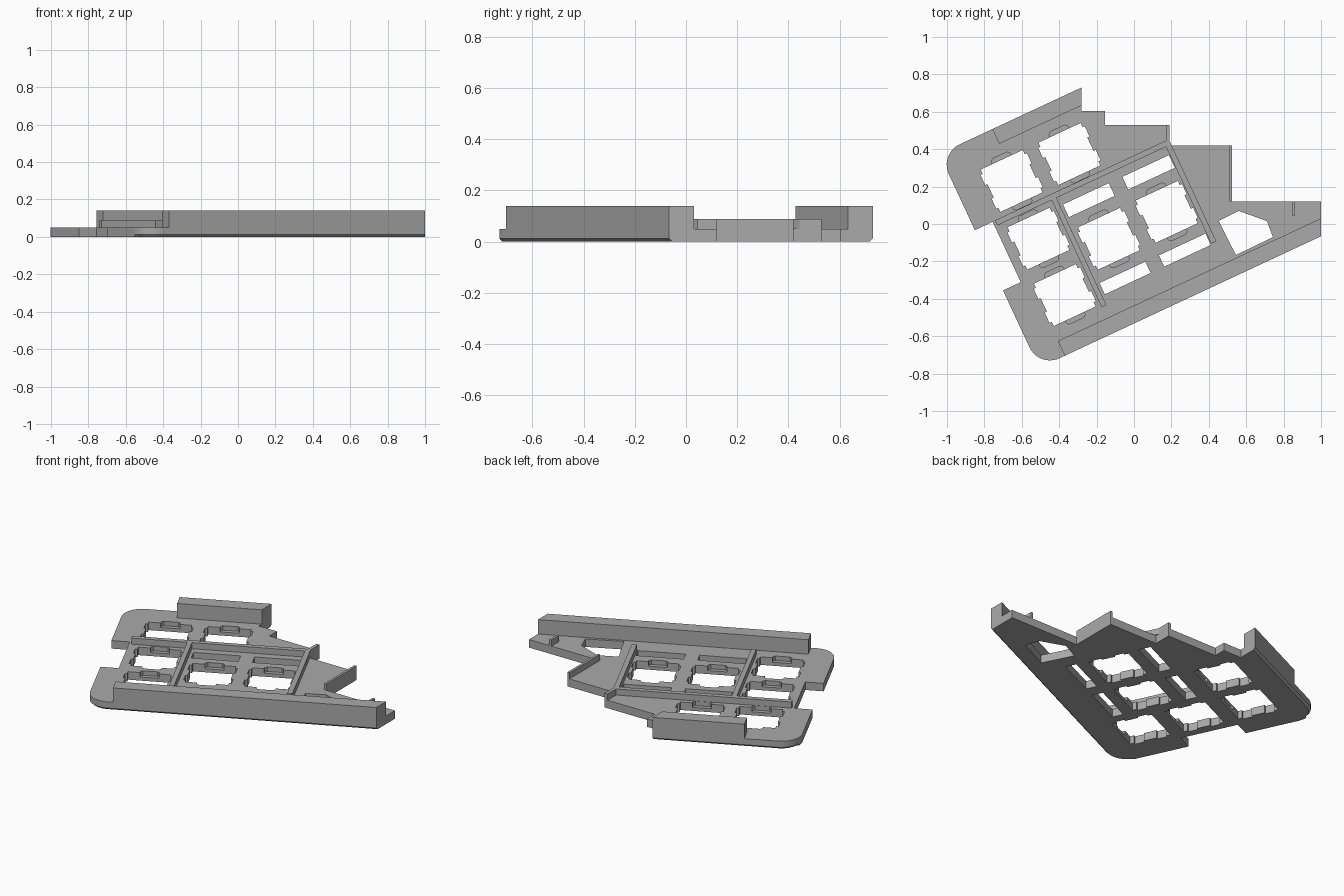
import bpy, bmesh, math
from mathutils import Matrix

cube = bpy.data.objects.get("Cube")
if cube:
    bpy.data.objects.remove(cube)

grey = bpy.data.materials.new("mid_grey")
grey.use_nodes = True
grey.diffuse_color = (0.4, 0.4, 0.4, 1)
grey.node_tree.nodes["Principled BSDF"].inputs["Base Color"].default_value = (0.4, 0.4, 0.4, 1)

TILT = math.radians(25)
C, S = math.cos(TILT), math.sin(TILT)
FLOOR, RIB, WALL = 0.05, 0.088, 0.14
FRONT, BACK, SIDE = -0.482, 0.78, -0.785


def turn(u, v):
    """Slanted layout coordinates to model coordinates."""
    return (u * C - v * S, u * S + v * C)


def at_x(x, v):
    """Point on a slanted line v, cut square at x."""
    return turn((x + v * S) / C, v)


def prism(name, outlines, z0, z1):
    bm = bmesh.new()
    for pts in outlines:
        face = bm.faces.new([bm.verts.new((x, y, z0)) for x, y in pts])
        top = bmesh.ops.extrude_face_region(bm, geom=[face])["geom"]
        for v in top:
            if isinstance(v, bmesh.types.BMVert):
                v.co.z = z1
    bmesh.ops.recalc_face_normals(bm, faces=bm.faces)
    mesh = bpy.data.meshes.new(name)
    bm.to_mesh(mesh)
    bm.free()
    mesh.materials.append(grey)
    ob = bpy.data.objects.new(name, mesh)
    bpy.context.collection.objects.link(ob)
    return ob


def rect(u0, u1, v0, v1):
    return [turn(u, v) for u, v in ((u0, v0), (u1, v0), (u1, v1), (u0, v1))]


def box(x0, x1, y0, y1):
    return [(x0, y0), (x1, y0), (x1, y1), (x0, y1)]


def arc(u, v, r, start, n=10):
    """Quarter turn, clockwise."""
    angles = [math.radians(start - 90 * i / n) for i in range(n + 1)]
    return [turn(u + r * math.cos(a), v + r * math.sin(a)) for a in angles]


def cut(target, outlines, z0, z1):
    cutter = prism("cutter", outlines, z0, z1)
    cutter.hide_render = True
    mod = target.modifiers.new("cut", 'BOOLEAN')
    mod.operation, mod.solver, mod.object = 'DIFFERENCE', 'EXACT', cutter
    bpy.context.view_layer.objects.active = target
    bpy.ops.object.modifier_apply(modifier=mod.name)
    bpy.data.objects.remove(cutter)


# Base plate: stepped right side, rounded left corners, notch in the left side
R = 0.12
outline = [at_x(-0.28, BACK), (-0.28, 0.605), (-0.155, 0.605), (-0.155, 0.53),
           (0.19, 0.53), (0.19, 0.42), (0.525, 0.42), (0.525, 0.12), (1, 0.12),
           at_x(1, FRONT)]
outline += arc(SIDE + R, FRONT + R, R, 270)
outline += [turn(SIDE, -0.026), turn(-0.68, -0.026), turn(-0.68, 0.33), turn(SIDE, 0.33)]
outline += arc(SIDE + R, BACK - R, R, 180)
plate = prism("base_plate", [outline], 0, FLOOR)

# Small chamfer under the long slanted edges and the rounded corners
bm = bmesh.new()
bm.from_mesh(plate.data)
edges = []
for e in bm.edges:
    a, b = e.verts
    if max(a.co.z, b.co.z) < 0.001:
        mid = (a.co + b.co) / 2
        u, v = mid.x * C + mid.y * S, mid.y * C - mid.x * S
        if v < FRONT + R * 0.9 or v > BACK - R * 0.9 and u < 0:
            if abs(a.co.x - b.co.x) > 0.001:
                edges.append(e)
bmesh.ops.bevel(bm, geom=edges, offset=0.012, segments=1, affect='EDGES')
bm.to_mesh(plate.data)
bm.free()

# Notched square openings
COLS = (-0.496, -0.155, 0.186)
centres = [(COLS[0], 0.485), (COLS[1], 0.485), (COLS[0], 0.145), (COLS[0], -0.188),
           (COLS[1], -0.015), (COLS[2], -0.015)]
quarter = [(0.124, 0.025), (0.124, 0.04), (0.137, 0.04), (0.137, 0.1), (0.124, 0.1),
           (0.124, 0.125)]
shape = quarter + [(-u, v) for u, v in reversed(quarter)]
shape += [(-u, -v) for u, v in shape]
holes = [[turn(cu + u, cv + v) for u, v in shape] for cu, cv in centres]

# Long slots beside the two middle openings, and the five-sided opening
for v0, v1 in ((0.18, 0.255), (-0.275, -0.208)):
    holes += [rect(-0.30, -0.03, v0, v1), rect(0.05, 0.325, v0, v1)]
holes.append([(0.56, 0.07), (0.71, 0.016), (0.743, -0.07), (0.545, -0.166), (0.453, 0.016)])
cut(plate, holes, -0.1, 0.2)

# Shallow clip recesses on two sides of each opening
recesses = []
for cu, cv in centres:
    for s in (-1, 1):
        corners = ((-0.055, 0.11), (0.055, 0.11), (0.055, 0.14), (0.042, 0.151),
                   (-0.042, 0.151), (-0.055, 0.14))
        recesses.append([turn(cu + s * u, cv + s * v) for u, v in corners])
cut(plate, recesses, 0.022, 0.2)

# Tall walls along the front and back
prism("front_wall", [[turn(-0.633, FRONT), at_x(1, FRONT), at_x(1, -0.395),
                      turn(-0.633, -0.395)]], FLOOR, WALL)
prism("back_wall", [[turn(-0.472, 0.693), at_x(-0.28, 0.693), at_x(-0.28, BACK),
                     turn(-0.472, BACK)]], FLOOR, WALL)

# Low ribs around the middle bay
prism("long_rib", [rect(-0.665, 0.36, 0.302, 0.332)], FLOOR, RIB)
prism("left_cross_rib", [rect(-0.345, -0.317, -0.33, 0.302)], FLOOR, RIB)
prism("right_cross_rib", [rect(0.33, 0.36, -0.27, 0.302)], FLOOR, RIB)

# Low lips on the stepped side
prism("back_step_lip", [box(0.17, 0.19, 0.42, 0.53)], FLOOR, RIB)
prism("middle_step_lip", [box(0.51, 0.525, 0.12, 0.42)], FLOOR, RIB)
prism("tip_rib", [box(0.845, 0.86, 0.045, 0.12)], FLOOR, RIB)
